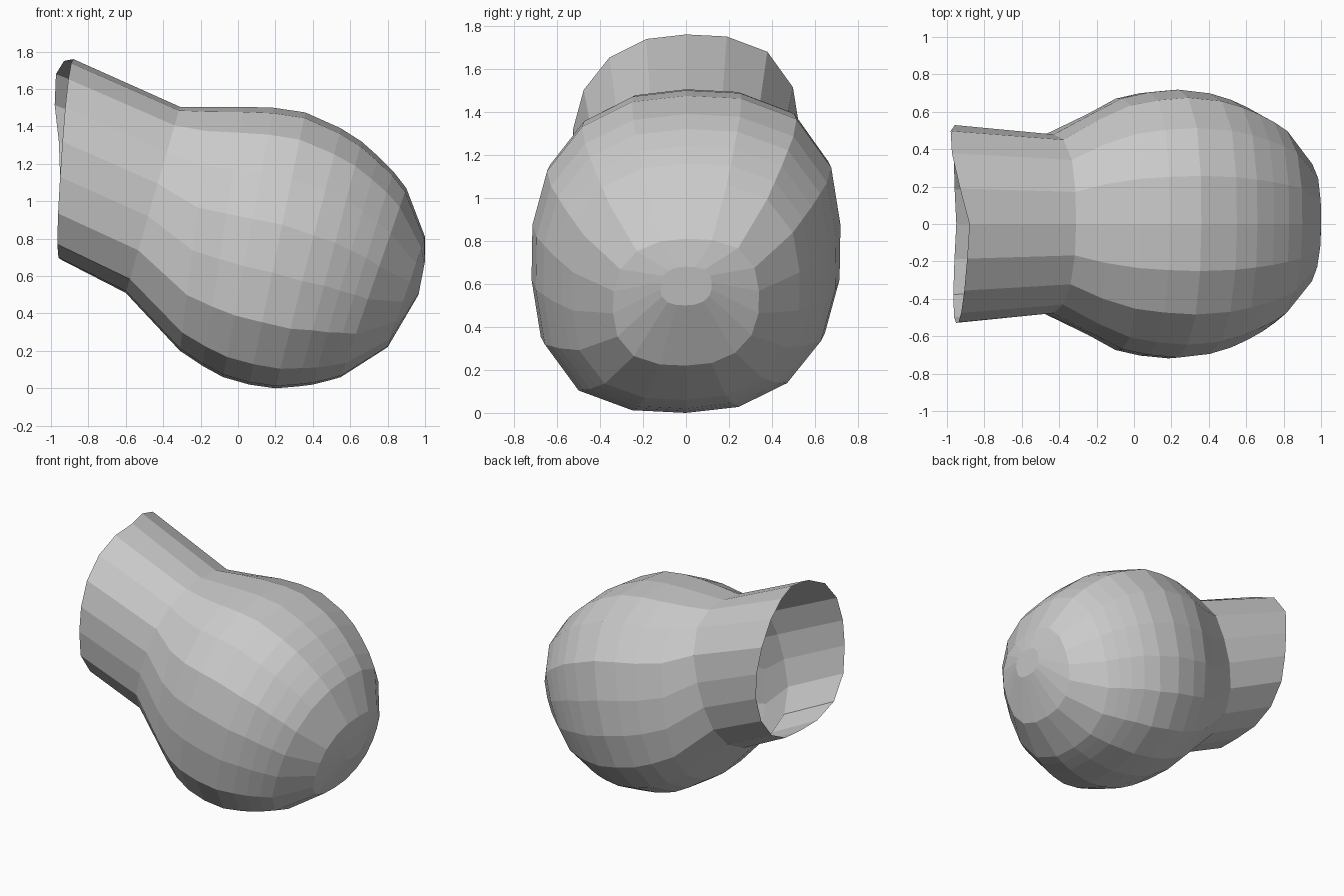
import bpy
import bmesh
from math import cos, sin, pi

cube = bpy.data.objects.get("Cube")
if cube:
    bpy.data.objects.remove(cube, do_unlink=True)

SIDES = 18
# Cross-sections from neck to closed end: top x, top z, bottom x, bottom z, half width
SECTIONS = [
    (-0.88, 1.76, -0.95, 0.69, 0.53),
    (-0.31, 1.505, -0.60, 0.51, 0.48),
    (-0.15, 1.505, -0.31, 0.20, 0.595),
    (0.03, 1.505, -0.19, 0.12, 0.675),
    (0.19, 1.50, -0.08, 0.06, 0.705),
    (0.36, 1.475, 0.06, 0.02, 0.72),
    (0.55, 1.39, 0.20, 0.0, 0.70),
    (0.66, 1.32, 0.32, 0.01, 0.665),
    (0.75, 1.24, 0.40, 0.02, 0.625),
    (0.83, 1.16, 0.48, 0.04, 0.58),
    (0.90, 1.07, 0.55, 0.06, 0.53),
    (1.00, 0.81, 0.80, 0.22, 0.34),
    (1.00, 0.68, 0.965, 0.50, 0.12),
]


def outline(i):
    """Point on a squarish oval, fuller at the upper back and lower front."""
    a = 2 * pi * i / SIDES
    c, s = cos(a), sin(a)
    n = 2.9 if c * s > 0 else 2.3
    r = (abs(c) ** n + abs(s) ** n) ** (-1 / n)
    return r * c, r * s


def add_ring(bm, section, is_rim):
    xt, zt, xb, zb, width = section
    verts = []
    for i in range(SIDES):
        up, side = outline(i)
        t = (1 + up) / 2
        x = xb + (xt - xb) * t
        if is_rim:
            # The open rim reaches further out at the upper back
            x -= 0.11 * max(side, 0) * max(up, 0) + 0.03 * abs(side)
        verts.append(bm.verts.new((x, width * side, zb + (zt - zb) * t)))
    return verts


# Loft the sections and close the blunt end
bm = bmesh.new()
rings = [add_ring(bm, s, k == 0) for k, s in enumerate(SECTIONS)]
for a, b in zip(rings, rings[1:]):
    for i in range(SIDES):
        j = (i + 1) % SIDES
        bm.faces.new((a[i], b[i], b[j], a[j]))
bm.faces.new(rings[-1])
bmesh.ops.recalc_face_normals(bm, faces=bm.faces)

mesh = bpy.data.meshes.new("bulb_shell")
bm.to_mesh(mesh)
bm.free()
shell = bpy.data.objects.new("bulb_shell", mesh)
bpy.context.collection.objects.link(shell)

# Plain grey surface
grey = bpy.data.materials.new("mid_grey")
grey.use_nodes = True
colour = (0.6, 0.6, 0.6, 1)
grey.diffuse_color = colour
grey.node_tree.nodes["Principled BSDF"].inputs["Base Color"].default_value = colour
mesh.materials.append(grey)
